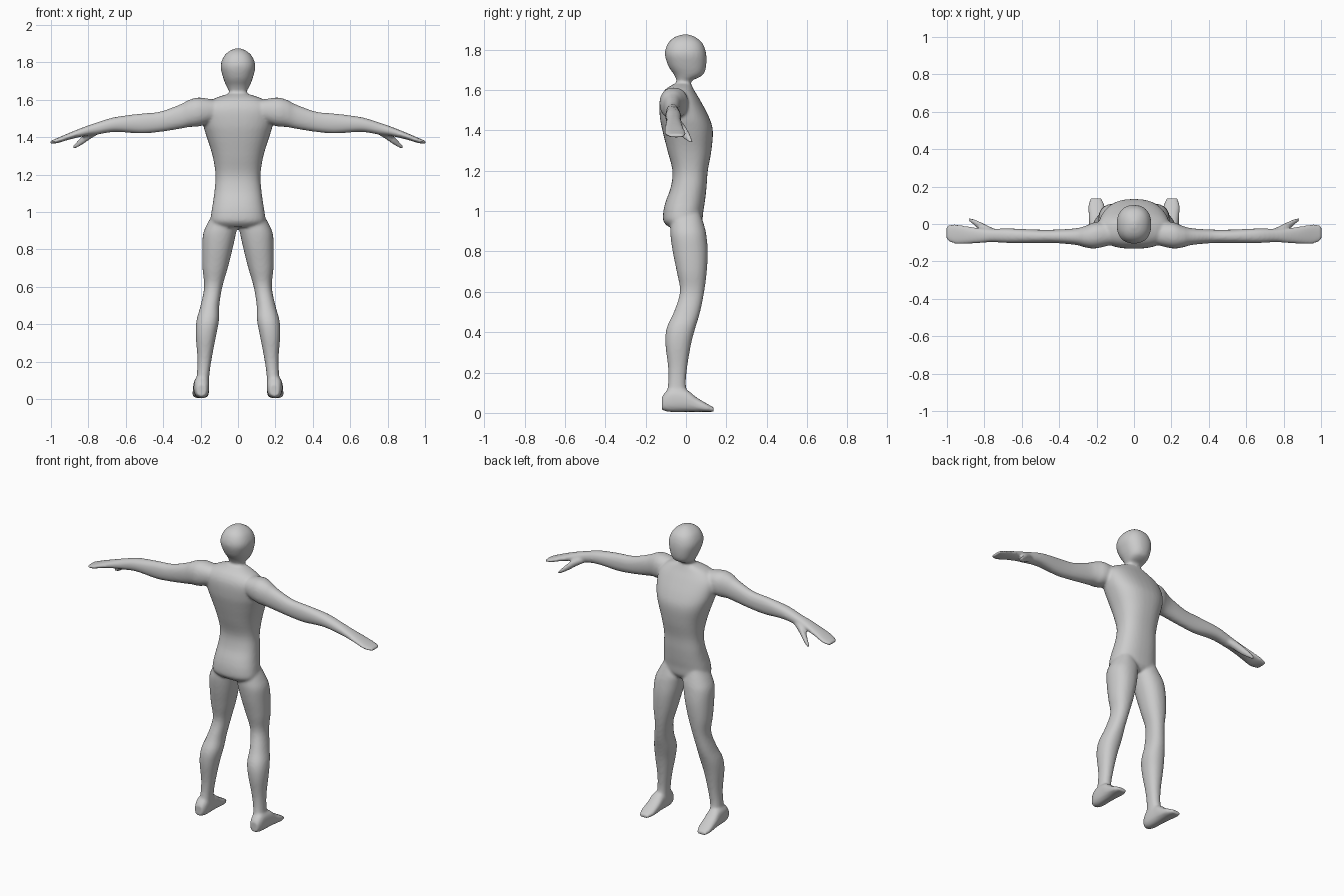
import bpy
import bmesh
import math
from mathutils import Vector

default = bpy.data.objects.get("Cube")
if default:
    bpy.data.objects.remove(default, do_unlink=True)

# Skin material
skin = bpy.data.materials.new("plain grey skin")
skin.use_nodes = True
grey = (0.6, 0.6, 0.6, 1)
skin.diffuse_color = grey
skin.node_tree.nodes["Principled BSDF"].inputs["Base Color"].default_value = grey

SIDES = 36
STEPS = 4


def spline(before, start, end, after, t):
    """Smooth interpolation through neighbouring cross-sections."""
    return tuple(
        b + 0.5 * t * (c - a + t * (2 * a - 5 * b + 4 * c - d + t * (3 * (b - c) + d - a)))
        for a, b, c, d in zip(before, start, end, after))


def refine(sections):
    padded = [sections[0]] + list(sections) + [sections[-1]]
    rings = []
    for i in range(len(sections) - 1):
        rings += [spline(*padded[i:i + 4], k / STEPS) for k in range(STEPS)]
    return rings + [sections[-1]]


def loft(bm, sections, axis, side=1, power=2.2):
    """Skin rounded sections (position, low u, high u, low v, high v) along an axis."""
    place = {
        "x": lambda p, u, v: Vector((side * p, u, v)),
        "y": lambda p, u, v: Vector((side * u, p, v)),
        "z": lambda p, u, v: Vector((side * u, v, p)),
    }[axis]
    rings = []
    for pos, ulow, uhigh, vlow, vhigh in refine(sections):
        ring = []
        for k in range(SIDES):
            angle = math.tau * k / SIDES
            c, s = math.cos(angle), math.sin(angle)
            u = math.copysign(abs(c) ** (2 / power), c) * (uhigh - ulow) / 2
            v = math.copysign(abs(s) ** (2 / power), s) * (vhigh - vlow) / 2
            ring.append(bm.verts.new(place(pos, u + (ulow + uhigh) / 2, v + (vlow + vhigh) / 2)))
        rings.append(ring)
    faces = [bm.faces.new(rings[0]), bm.faces.new(rings[-1][::-1])]
    for lower, upper in zip(rings, rings[1:]):
        for k in range(SIDES):
            n = (k + 1) % SIDES
            faces.append(bm.faces.new((lower[k], upper[k], upper[n], lower[n])))
    bmesh.ops.recalc_face_normals(bm, faces=faces)


def symmetric(rows):
    """Centred sections given as (height, half width, back, front)."""
    return [(z, -w, w, back, front) for z, w, back, front in rows]


# Trunk, from the seat fold up to the base of the neck
torso = symmetric([
    (.92, .12, -.085, .06), (.95, .145, -.112, .08), (1, .142, -.112, .086),
    (1.05, .134, -.1, .094), (1.12, .125, -.075, .102), (1.2, .12, -.067, .108),
    (1.3, .136, -.092, .126), (1.4, .167, -.117, .133), (1.47, .187, -.13, .112),
    (1.55, .19, -.13, .07), (1.6, .14, -.105, .04), (1.63, .06, -.06, .025)])

# Neck and head
head = symmetric([
    (1.57, .065, -.075, .02), (1.64, .048, -.048, .025), (1.66, .055, -.052, .06),
    (1.68, .065, -.062, .088), (1.72, .08, -.088, .1), (1.78, .093, -.105, .1),
    (1.83, .077, -.09, .083), (1.86, .047, -.06, .05), (1.875, .012, -.02, .015)])

# Leg, from hip to ankle
leg = [
    (.99, .03, .135, -.07, .07), (.93, .004, .168, -.077, .09),
    (.88, .012, .187, -.077, .101), (.8, .03, .191, -.066, .108),
    (.7, .055, .19, -.046, .103), (.6, .084, .181, -.03, .09),
    (.5, .1, .2, -.06, .07), (.42, .102, .222, -.096, .046),
    (.34, .117, .226, -.102, .025), (.22, .14, .217, -.088, .005),
    (.13, .153, .22, -.09, 0), (.06, .155, .23, -.11, .02)]

# Foot, from heel to toe
foot = [
    (-.12, .168, .222, .015, .08), (-.08, .155, .235, .005, .12),
    (0, .155, .24, .005, .115), (.05, .155, .242, .005, .078),
    (.1, .158, .244, .005, .048), (.138, .175, .232, .005, .027)]

# Arm with flat mitten hand, from shoulder to fingertips
arm = [
    (.08, -.1, 0, 1.5, 1.59), (.2, -.13, .01, 1.46, 1.612),
    (.26, -.125, -.01, 1.455, 1.6), (.31, -.112, -.023, 1.445, 1.575),
    (.42, -.102, -.03, 1.428, 1.536), (.52, -.102, -.03, 1.42, 1.526),
    (.66, -.102, -.024, 1.428, 1.507), (.76, -.097, -.025, 1.413, 1.477),
    (.82, -.102, -.022, 1.406, 1.456), (.9, -.106, -.01, 1.388, 1.424),
    (.96, -.106, 0, 1.37, 1.398), (1.004, -.085, -.008, 1.364, 1.38)]

# Thumb, angled forward and down
thumb = [
    (.74, -.065, -.028, 1.42, 1.455), (.79, -.05, -.005, 1.39, 1.44),
    (.83, -.028, .015, 1.362, 1.408), (.86, -.002, .028, 1.345, 1.378),
    (.885, .016, .035, 1.334, 1.35)]

bm = bmesh.new()
loft(bm, torso, "z", power=2.4)
loft(bm, head, "z", power=2.3)
for side in (-1, 1):
    loft(bm, leg, "z", side)
    loft(bm, foot, "y", side, 2.5)
    loft(bm, arm, "x", side)
    loft(bm, thumb, "x", side)
mesh = bpy.data.meshes.new("body")
bm.to_mesh(mesh)
bm.free()
mesh.materials.append(skin)
body = bpy.data.objects.new("body", mesh)
bpy.context.collection.objects.link(body)

# Fuse the parts into one soft continuous skin
fuse = body.modifiers.new("fuse", "REMESH")
fuse.mode = "VOXEL"
fuse.voxel_size = 0.008
fuse.use_smooth_shade = True
soften = body.modifiers.new("soften", "SMOOTH")
soften.factor = 0.5
soften.iterations = 6
